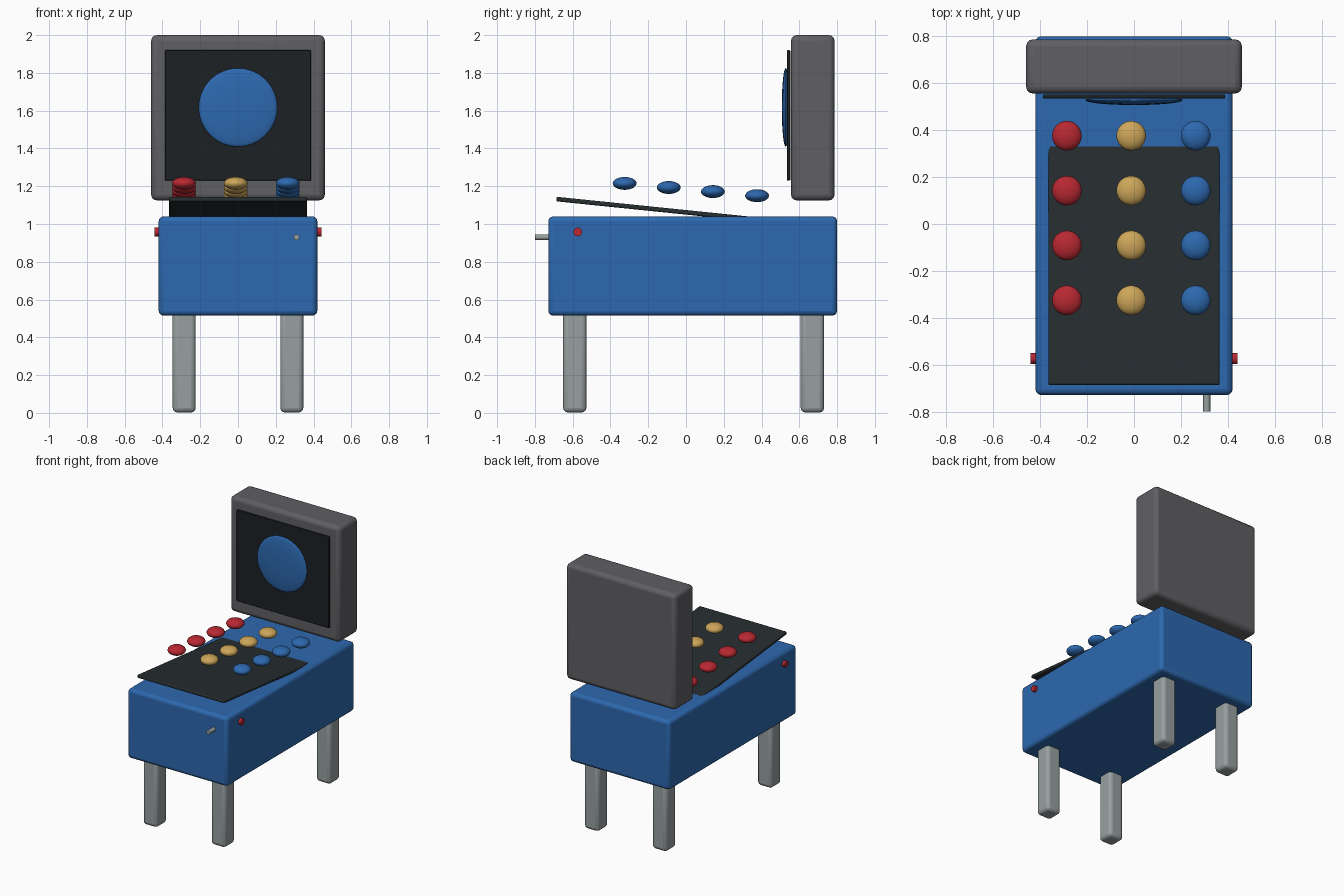
import bpy, math

if "Cube" in bpy.data.objects:
    bpy.data.objects.remove(bpy.data.objects["Cube"])


def material(name, rgb):
    m = bpy.data.materials.new(name)
    m.diffuse_color = (*rgb, 1)
    m.use_nodes = True
    m.node_tree.nodes["Principled BSDF"].inputs["Base Color"].default_value = m.diffuse_color
    return m


BLUE = material("blue", (0.026, 0.14, 0.43))
RED = material("red", (0.48, 0.021, 0.032))
GOLD = material("gold", (0.61, 0.38, 0.10))
DARK = material("dark", (0.02, 0.027, 0.03))
GLASS = material("dark_glass", (0.012, 0.015, 0.017))
CHARCOAL = material("charcoal", (0.115, 0.115, 0.127))
METAL = material("metal", (0.31, 0.35, 0.35))


def finish(name, mat):
    ob = bpy.context.object
    ob.name = name
    ob.data.materials.append(mat)
    bpy.ops.object.shade_smooth_by_angle(angle=math.radians(35))
    return ob


def box(name, mat, x, y, z, bevel, segments=3):
    """Rounded box given as (min, max) ranges."""
    lo, hi = zip(x, y, z)
    bpy.ops.mesh.primitive_cube_add(size=1, location=[(a + b) / 2 for a, b in zip(lo, hi)])
    ob = bpy.context.object
    ob.scale = [b - a for a, b in zip(lo, hi)]
    bpy.ops.object.transform_apply(location=False, rotation=False, scale=True)
    mod = ob.modifiers.new("Bevel", 'BEVEL')
    mod.width, mod.segments = bevel, segments
    return finish(name, mat)


def rod(name, mat, loc, radius, length, rot):
    bpy.ops.mesh.primitive_cylinder_add(vertices=24, radius=radius, depth=length,
                                        location=loc, rotation=rot)
    return finish(name, mat)


def spheroid(name, mat, loc, radii):
    bpy.ops.mesh.primitive_uv_sphere_add(segments=32, ring_count=16, radius=1, location=loc)
    bpy.context.object.scale = radii
    bpy.ops.object.transform_apply(location=False, rotation=False, scale=True)
    return finish(name, mat)


# Cabinet and backbox
box("cabinet", BLUE, (-0.42, 0.42), (-0.729, 0.80), (0.515, 1.04), 0.025)
box("backbox", CHARCOAL, (-0.46, 0.46), (0.556, 0.787), (1.125, 2.0), 0.03)

# Legs
for side, sx in (("left", -1), ("right", 1)):
    for end, y in (("front", -0.589), ("rear", 0.669)):
        x = sx * 0.285
        box(f"{end}_{side}_leg", METAL, (x - 0.061, x + 0.061),
            (y - 0.062, y + 0.062), (0.002, 0.56), 0.025)

# Backbox display with domed disc
box("display_panel", GLASS, (-0.387, 0.387), (0.534, 0.552), (1.23, 1.92), 0.004, 2)
spheroid("display_disc", BLUE, (0, 0.528, 1.617), (0.208, 0.021, 0.208))

# Tilted playfield, sinking into the cabinet towards the rear
tilt, length, thick = 0.102, 1.25, 0.024
playfield = box("playfield", DARK, (-0.365, 0.365), (-length / 2, length / 2),
                (-thick / 2, thick / 2), 0.007, 2)
playfield.rotation_euler.x = -tilt
playfield.location = (0, -0.686 + length / 2 * math.cos(tilt),
                      1.132 - length / 2 * math.sin(tilt))

# Bumper caps: three coloured columns, rising towards the player
for column, x, mat in (("red", -0.286, RED), ("gold", -0.012, GOLD), ("blue", 0.263, BLUE)):
    for i in range(4):
        spheroid(f"{column}_bumper_{i + 1}", mat,
                 (x, -0.325 + 0.2337 * i, 1.215 - 0.0217 * i), (0.063, 0.063, 0.034))

# Flipper buttons and plunger
for side, sx in (("left", -1), ("right", 1)):
    rod(f"{side}_flipper_button", RED, (sx * 0.42, -0.573, 0.958), 0.023, 0.044,
        (0, math.pi / 2, 0))
rod("plunger", METAL, (0.31, -0.75, 0.93), 0.015, 0.10, (math.pi / 2, 0, 0))
